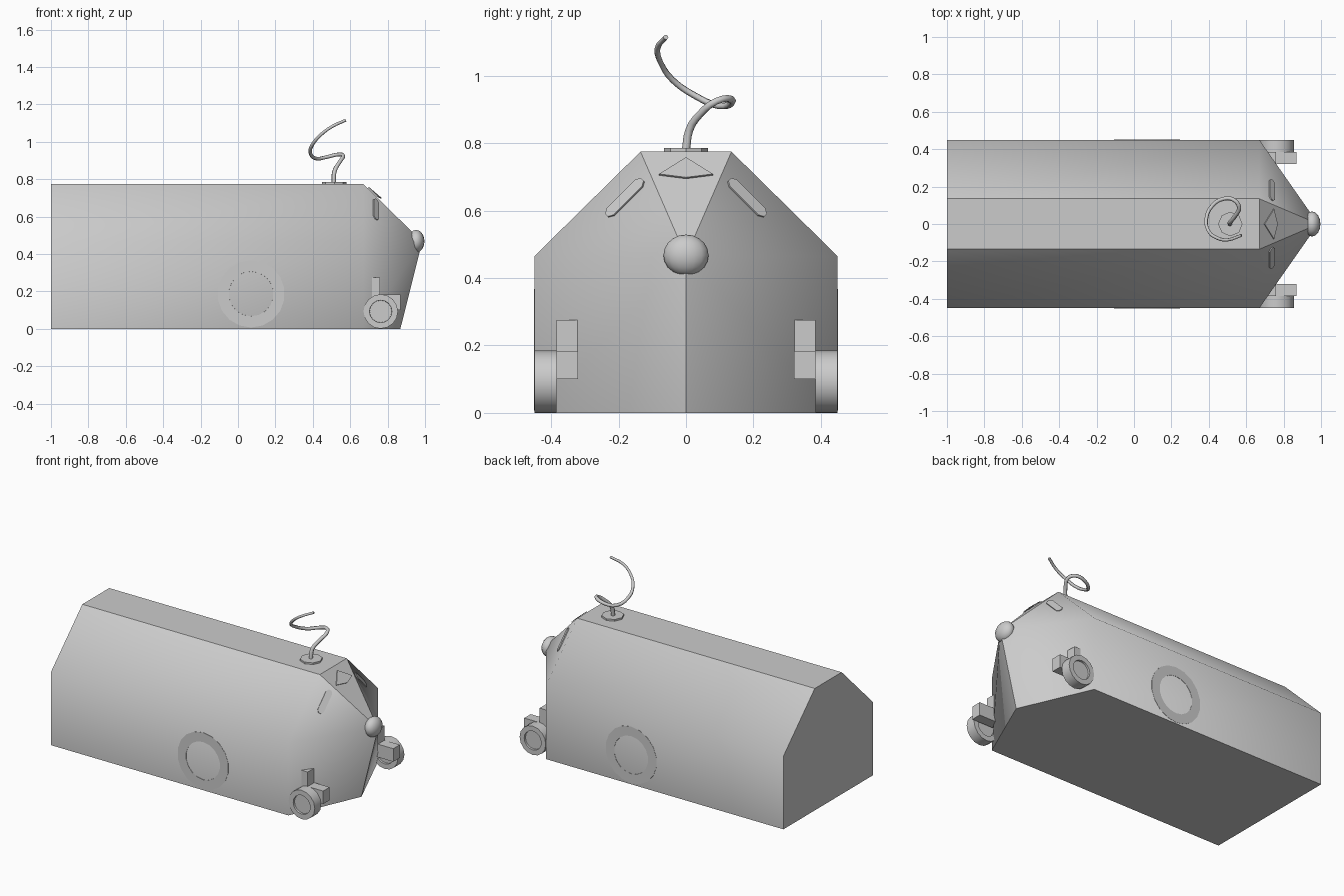
import bpy, bmesh
from mathutils import Vector, Matrix
from math import radians

if "Cube" in bpy.data.objects:
    bpy.data.objects.remove(bpy.data.objects["Cube"])


def finish(name, bm):
    bmesh.ops.recalc_face_normals(bm, faces=bm.faces)
    me = bpy.data.meshes.new(name)
    bm.to_mesh(me)
    bm.free()
    ob = bpy.data.objects.new(name, me)
    bpy.context.collection.objects.link(ob)
    return ob


def smooth(ob, angle=40):
    bpy.ops.object.select_all(action='DESELECT')
    ob.select_set(True)
    bpy.context.view_layer.objects.active = ob
    bpy.ops.object.shade_smooth_by_angle(angle=radians(angle))


def box(name, lo, hi):
    bm = bmesh.new()
    lo, hi = Vector(lo), Vector(hi)
    bmesh.ops.create_cube(bm, size=1)
    bmesh.ops.transform(bm, verts=bm.verts,
                        matrix=Matrix.Translation((lo + hi) / 2) @ Matrix.Diagonal((*(hi - lo), 1)))
    return finish(name, bm)


def ring(name, centre, r_out, r_in, depth, recess, sides, axis='Y'):
    # disc with an inset, recessed hub on both ends
    bm = bmesh.new()
    bmesh.ops.create_cone(bm, cap_ends=True, segments=sides,
                          radius1=r_out, radius2=r_out, depth=depth)
    caps = [f for f in bm.faces if abs(f.normal.z) > 0.9]
    if r_in:
        bmesh.ops.inset_individual(bm, faces=caps, thickness=r_out - r_in)
        bmesh.ops.inset_individual(bm, faces=caps, thickness=0.001, depth=-recess)
    rot = Matrix.Rotation(radians(90), 4, 'X') if axis == 'Y' else Matrix()
    bmesh.ops.transform(bm, verts=bm.verts, matrix=Matrix.Translation(centre) @ rot)
    ob = finish(name, bm)
    smooth(ob)
    return ob


# body: gabled prism tapering to a pointed snout
section = [(-.45, 0), (-.45, .465), (-.135, .775), (.135, .775), (.45, .465), (.45, 0)]
bm = bmesh.new()
back = [bm.verts.new((-1, y, z)) for y, z in section]
front = [bm.verts.new((.67, y, z)) for y, z in section]
tip = bm.verts.new((.985, 0, .465))
toe = bm.verts.new((.868, 0, 0))
bm.faces.new(back)
for i in range(5):
    bm.faces.new((back[i], back[i + 1], front[i + 1], front[i]))
bm.faces.new((back[5], back[0], front[0], toe, front[5]))
for i in (1, 2, 3):
    bm.faces.new((front[i], front[i + 1], tip))
for a, b in ((front[0], front[1]), (front[5], front[4])):
    bm.faces.new((a, b, tip, toe))
bmesh.ops.recalc_face_normals(bm, faces=bm.faces)
for f in bm.faces:
    f.smooth = abs(f.normal.y) > .05
for e in bm.edges:
    a, b = (f.normal.y for f in e.link_faces)
    e.smooth = a * b > .001
finish("body", bm)

# nose
bm = bmesh.new()
bmesh.ops.create_uvsphere(bm, u_segments=16, v_segments=10, radius=1)
bmesh.ops.transform(bm, verts=bm.verts, matrix=Matrix.Translation((.952, 0, .468))
                    @ Matrix.Diagonal((.045, .067, .061, 1)))
smooth(finish("nose", bm), 60)

# forehead patch
bm = bmesh.new()
patch = [(.695, 0, .755), (.745, -.08, .705), (.765, 0, .695), (.745, .08, .705)]
f = bm.faces.new([bm.verts.new(p) for p in patch])
top = bmesh.ops.extrude_face_region(bm, geom=[f])
for v in top["geom"]:
    if isinstance(v, bmesh.types.BMVert):
        v.co += Vector((.004, 0, .004))
finish("forehead_patch", bm)

for s, side in ((1, "left"), (-1, "right")):
    # eye: rounded bar lying on the cheek
    n = Vector((.142, s * .099, .099)).normalized()
    u = Vector((0, -s, 1)).normalized()
    w = n.cross(u)
    m = Matrix((w, u, n)).transposed().to_4x4()
    m.translation = Vector((.736, s * .18, .637))
    bm = bmesh.new()
    outline = [(-.02, -.06), (-.008, -.075), (.008, -.075), (.02, -.06),
               (.02, .06), (.008, .075), (-.008, .075), (-.02, .06)]
    lo = [bm.verts.new(m @ Vector((x, y, -.01))) for x, y in outline]
    hi = [bm.verts.new(m @ Vector((x, y, .006))) for x, y in outline]
    bm.faces.new(lo)
    bm.faces.new(hi)
    for i in range(8):
        j = (i + 1) % 8
        bm.faces.new((lo[i], lo[j], hi[j], hi[i]))
    finish("eye_" + side, bm)

    # front wheel and its stepped bracket
    ring("front_wheel_" + side, (.763, s * .4175, .093), .092, .06, .065, .012, 16)
    y0, y1 = sorted((s * .32, s * .385))
    box("bracket_post_" + side, (.68, y0, .1), (.76, y1, .275))
    box("bracket_arm_" + side, (.70, y0, .1), (.868, y1, .183))

    # rear wheel ring, almost flush with the flank
    ring("rear_wheel_" + side, (.07, s * .4415, .187), .18, .12, .02, .006, 18)

# antenna base
ring("antenna_base", (.515, 0, .779), .065, 0, .014, 0, 8, 'Z')

# coiled antenna
path = [(.512, 0, .78), (.515, .01, .84), (.542, .045, .89), (.562, .09, .925),
        (.535, .128, .932), (.48, .135, .92), (.42, .1, .91), (.386, .025, .942),
        (.40, -.04, .988), (.44, -.073, 1.035), (.5, -.085, 1.08), (.575, -.06, 1.115)]
cu = bpy.data.curves.new("antenna_coil", 'CURVE')
cu.dimensions = '3D'
cu.bevel_depth = .012
cu.bevel_resolution = 1
cu.resolution_u = 3
cu.use_fill_caps = True
sp = cu.splines.new('BEZIER')
sp.bezier_points.add(len(path) - 1)
for i, (bp, p) in enumerate(zip(sp.bezier_points, path)):
    bp.co = p
    bp.handle_left_type = bp.handle_right_type = 'AUTO'
    bp.radius = 1.05 - .4 * i / len(path)
bpy.context.collection.objects.link(bpy.data.objects.new("antenna_coil", cu))
